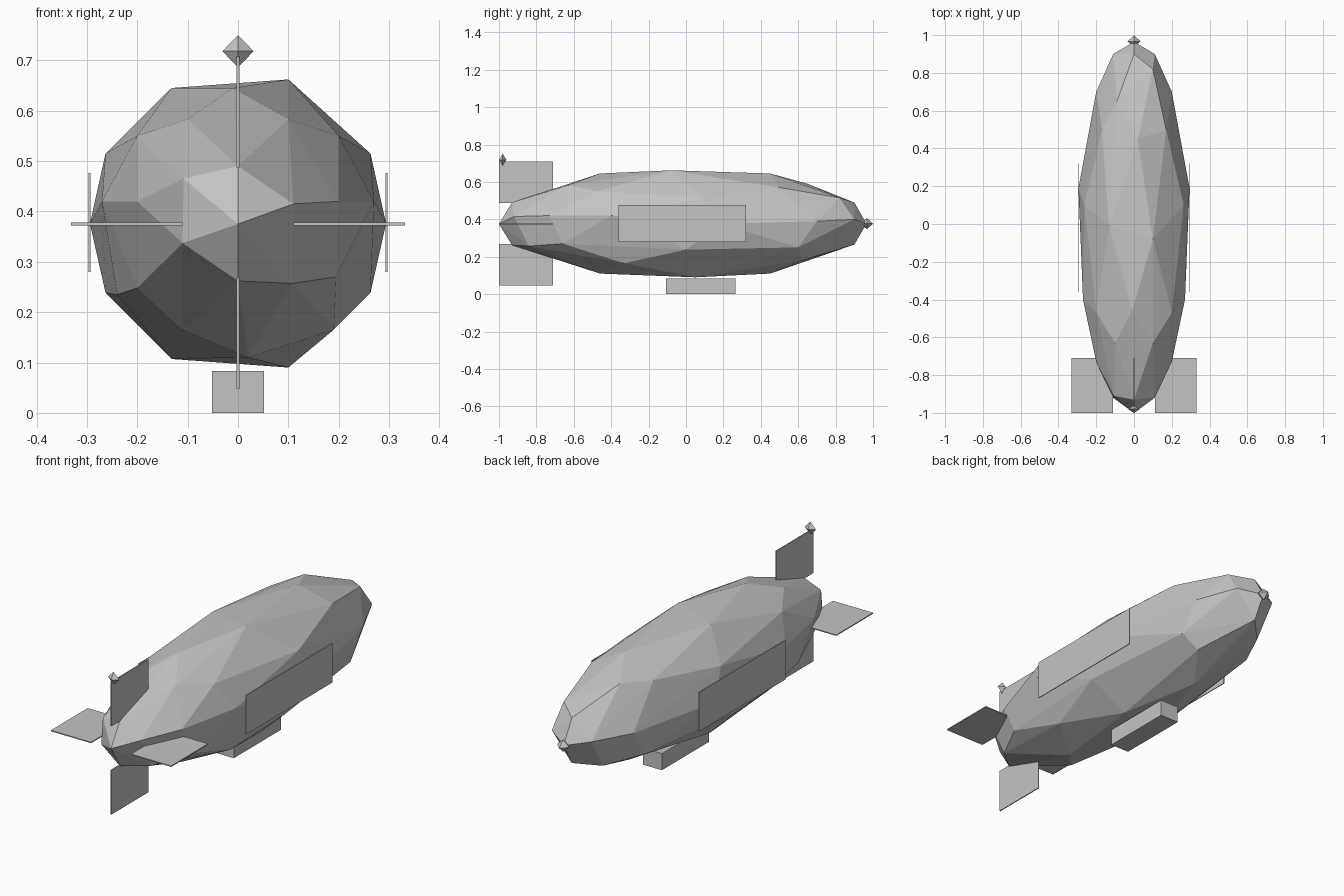
import bpy, bmesh
from mathutils import Vector

if "Cube" in bpy.data.objects:
    bpy.data.objects.remove(bpy.data.objects["Cube"])

grey = bpy.data.materials.new("pale_grey")
grey.diffuse_color = (0.55, 0.55, 0.55, 1)
grey.use_nodes = True
grey.node_tree.nodes["Principled BSDF"].inputs["Base Color"].default_value = grey.diffuse_color

CZ = 0.377  # height of the hull axis


def add(name, bm):
    bmesh.ops.recalc_face_normals(bm, faces=bm.faces)
    me = bpy.data.meshes.new(name)
    bm.to_mesh(me)
    bm.free()
    me.materials.append(grey)
    ob = bpy.data.objects.new(name, me)
    bpy.context.collection.objects.link(ob)
    return ob


def box(name, lo, hi):
    lo, hi = Vector(lo), Vector(hi)
    bm = bmesh.new()
    bmesh.ops.create_cube(bm, size=1)
    for v in bm.verts:
        v.co = (lo + hi) / 2 + v.co * (hi - lo)
    return add(name, bm)


def gem(name, centre, radii):
    """Small eight-sided finial."""
    bm = bmesh.new()
    for axis in range(3):
        for s in (-1, 1):
            p = Vector(centre)
            p[axis] += s * radii[axis]
            bm.verts.new(p)
    bmesh.ops.convex_hull(bm, input=bm.verts)
    return add(name, bm)


# Faceted hull: points on a long ellipsoid, wrapped in a convex shell
middle = [(0, -1, 0.375), (0, 0.965, 0.377),
          (0, -0.93, 0.49), (0, -0.93, 0.262), (0, 0.9, 0.49), (0, 0.9, 0.265),
          (0.1, -0.08, 0.662), (-0.132, -0.01, 0.645), (-0.01, -0.46, 0.645), (0.02, 0.45, 0.645),
          (0.1, 0.05, 0.09), (-0.132, 0, 0.107), (0.02, -0.46, 0.11), (0, 0.45, 0.11),
          (0.11, -0.92, 0.415), (-0.11, -0.92, 0.337), (-0.108, -0.91, 0.465),
          (0.108, -0.84, 0.257), (0.195, -0.66, 0.27), (-0.2, -0.6, 0.248),
          (-0.11, -0.6, 0.165), (0.19, -0.33, 0.165), (-0.24, -0.36, 0.235),
          (0.1, 0.82, 0.515), (-0.09, 0.65, 0.59), (0.12, 0.62, 0.18), (-0.1, 0.8, 0.24)]
mirrored = [(0.2, -0.73, 0.42), (0.27, -0.4, 0.42), (0.2, -0.47, 0.55), (0.1, -0.63, 0.583),
            (0.263, 0.1, 0.515), (0.263, 0, 0.238), (0.294, 0.19, 0.376),
            (0.2, 0.7, 0.39), (0.11, 0.9, 0.4), (0.2, 0.6, 0.25), (0.17, 0.5, 0.57)]
bm = bmesh.new()
for p in middle:
    bm.verts.new(p)
for x, y, z in mirrored:
    for s in (-1, 1):
        bm.verts.new((s * x, y, z))
out = bmesh.ops.convex_hull(bm, input=bm.verts)
loose = [v for v in bm.verts if not v.link_faces]
bmesh.ops.delete(bm, geom=loose, context='VERTS')
add("hull", bm)

# Tail fins
T = 0.0025
box("upper_fin", (-T, -1, 0.487), (T, -0.71, 0.708))
box("lower_fin", (-T, -1, 0.047), (T, -0.71, 0.268))
for side, s in (("left", -1), ("right", 1)):
    xs = sorted((s * 0.11, s * 0.332))
    box(side + "_fin", (xs[0], -1, CZ - 0.002 - T), (xs[1], -0.71, CZ - 0.002 + T))
    # Thin side panels
    xs = sorted((s * 0.293, s * 0.297))
    box(side + "_panel", (xs[0], -0.36, 0.28), (xs[1], 0.32, 0.476))

# Cabin under the hull
box("cabin", (-0.052, -0.107, 0), (0.052, 0.264, 0.083))

# Small finials on the nose and the upper fin
gem("nose_finial", (0, 0.967, CZ), (0.034, 0.033, 0.03))
gem("fin_finial", (0, -0.98, 0.718), (0.031, 0.02, 0.032))
